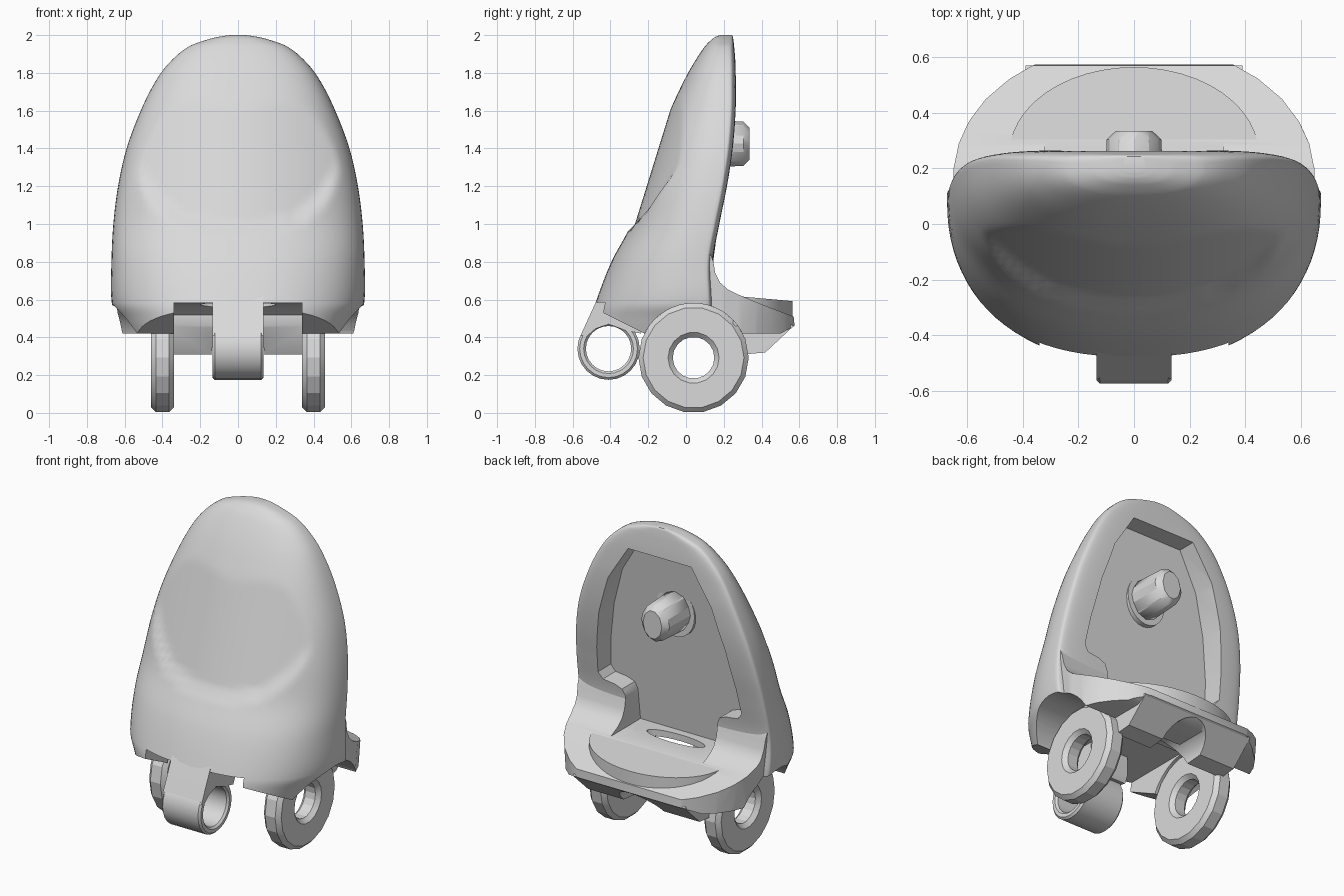
import bpy
import bmesh
from math import sin, cos, pi, radians

cube = bpy.data.objects.get("Cube")
if cube:
    bpy.data.objects.remove(cube)

grey = bpy.data.materials.new("plain grey")
grey.use_nodes = True
grey.diffuse_color = (0.7, 0.7, 0.7, 1)
grey.node_tree.nodes["Principled BSDF"].inputs["Base Color"].default_value = (0.7, 0.7, 0.7, 1)


def finish(name, bm):
    bmesh.ops.recalc_face_normals(bm, faces=bm.faces)
    mesh = bpy.data.meshes.new(name)
    bm.to_mesh(mesh)
    bm.free()
    mesh.materials.append(grey)
    obj = bpy.data.objects.new(name, mesh)
    bpy.context.collection.objects.link(obj)
    return obj


def place(axis, a, b, depth):
    return {"x": (depth, a, b), "y": (a, depth, b), "z": (a, b, depth)}[axis]


def bridge(bm, first, second):
    n = len(first)
    for i in range(n):
        j = (i + 1) % n
        bm.faces.new((first[i], first[j], second[j], second[i]))


def prism(name, points, axis, low, high):
    bm = bmesh.new()
    ends = [[bm.verts.new(place(axis, a, b, d)) for a, b in points] for d in (low, high)]
    bridge(bm, *ends)
    for end in ends:
        bm.faces.new(end)
    return finish(name, bm)


def ellipse(a, b, ra, rb, n):
    return [(a + ra * cos(2 * pi * i / n), b + rb * sin(2 * pi * i / n)) for i in range(n)]


def rectangle(a, b, c, d):
    return [(a, c), (b, c), (b, d), (a, d)]


def mirrored(half):
    return half + [(-x, v) for x, v in reversed(half)]


def ring(name, x, half, y, z, outer, inner, n, chamfer):
    # Chamfered eyelet turned around the x axis
    c = chamfer
    section = [(-half, inner + c), (-half, outer - c), (c - half, outer), (half - c, outer),
               (half, outer - c), (half, inner + c), (half - c, inner), (c - half, inner)]
    bm = bmesh.new()
    loops = [[bm.verts.new((x + dx, y + r * cos(2 * pi * i / n), z + r * sin(2 * pi * i / n)))
              for dx, r in section] for i in range(n)]
    for i in range(n):
        bridge(bm, loops[i], loops[(i + 1) % n])
    return finish(name, bm)


def select(obj):
    bpy.ops.object.select_all(action="DESELECT")
    obj.select_set(True)
    bpy.context.view_layer.objects.active = obj


def boolean(obj, tool, operation="DIFFERENCE"):
    select(obj)
    mod = obj.modifiers.new("cut", "BOOLEAN")
    mod.operation = operation
    mod.solver = "EXACT"
    mod.object = tool
    bpy.ops.object.modifier_apply(modifier=mod.name)


def spline(rows, steps):
    # Smooth interpolation through the shell stations
    result = []
    for i in range(len(rows) - 1):
        p0, p1, p2, p3 = rows[max(i - 1, 0)], rows[i], rows[i + 1], rows[min(i + 2, len(rows) - 1)]
        for s in range(steps):
            t = s / steps
            row = []
            for k in range(4):
                span = p2[0] - p1[0]
                m1 = (p2[k] - p0[k]) / (p2[0] - p0[0]) * span
                m2 = (p3[k] - p1[k]) / (p3[0] - p1[0]) * span
                h = t * t * (3 - 2 * t)
                row.append(p1[k] * (1 - h) + p2[k] * h
                           + m1 * t * (1 - t) ** 2 - m2 * t * t * (1 - t))
            row[0] = p1[0] + t * (p2[0] - p1[0])
            result.append(row)
    return result + [rows[-1]]


# Shell stations: height, half width, front y, back y
stations = [(.4, .58, -.51, .15), (.5, .63, -.5, .15), (.58, .668, -.48, .15),
            (.8, .67, -.395, .145), (1, .66, -.29, .18), (1.2, .635, -.235, .22),
            (1.4, .59, -.165, .25), (1.6, .515, -.085, .265), (1.75, .44, -.015, .265),
            (1.85, .367, .04, .262), (1.94, .26, .1, .255), (1.98, .15, .14, .25),
            (1.995, .08, .165, .247), (2, .04, .185, .243)]


def power(v, e):
    return (1 if v > 0 else -1) * abs(v) ** e


def shell_loop(bm, z, width, front, back, n=88):
    mid = back - min(.05, (back - front) / 2)
    loop = []
    for i in range(n):
        c, s = cos(2 * pi * i / n), sin(2 * pi * i / n)
        e = 2 / 2.4 if s < 0 else 2 / 4.5
        x = width * power(c, e)
        y = mid + (mid - front if s < 0 else back - mid) * power(s, e)
        if s < 0:
            # Shallow U-shaped facet on the front
            start = 1 + 4 * x ** 4
            facet = -.27 + .31 * (z - 1) + .48 * x * x - 2 * max(0, start - z)
            y = min(max(y, facet), mid)
        loop.append(bm.verts.new((x, y, z)))
    return loop


bm = bmesh.new()
loops = [shell_loop(bm, *row) for row in spline(stations, 5)]
for lower, upper in zip(loops, loops[1:]):
    bridge(bm, lower, upper)
bm.faces.new(loops[0])
bm.faces.new(loops[-1])
shell = finish("shell", bm)

# Rear ledge: side profile trimmed to a rounded outline
profile = [(0, .84), (.13, .84), (.145, .8), (.155, .74), (.18, .69), (.22, .655), (.28, .625),
           (.4, .575), (.57, .51), (.575, .46), (.5, .42), (0, .42)]
ledge = prism("rear_ledge", profile, "x", -.67, .67)
outline = prism("ledge_outline", mirrored([(.61, 0), (.65, .1), (.66, .2), (.645, .29),
                                           (.61, .37), (.55, .45), (.46, .525), (.37, .575)]),
                "z", .4, .87)
for v in outline.data.vertices:
    v.co.x *= .95 if v.co.z < .5 else 1.01
boolean(ledge, outline, "INTERSECT")

# Lower rear block with a central arch
block = prism("rear_block", [(.57, .46), (.42, .32), (.31, .31), (.22, .46), (.22, .52), (.5, .5)],
              "x", -.39, .39)
arch = prism("block_arch_cutter", ellipse(0, .32, .14, .13, 24), "y", 0, 1)
boolean(block, arch)

# Back recess with a sloping floor
recess = prism("recess_cutter", mirrored([(.32, .62), (.32, .82), (.34, .86), (.39, .88),
                                          (.47, .89), (.5, .93), (.485, 1.1), (.44, 1.35),
                                          (.36, 1.6), (.22, 1.82)]), "y", -.1, 1)
for v in recess.data.vertices:
    if v.co.y < 0:
        v.co.y = .125 * (v.co.z - .65)

cutters = [
    recess,
    prism("wheel_arch_cutter", ellipse(.04, .29, .29, .29, 48), "x", -.9, .9),
    prism("hollow_cutter", rectangle(-.34, .34, -.9, .02), "z", .1, .585),
    prism("slot_cutter", ellipse(0, .1, .2, .055, 24), "z", .3, .72),
    prism("front_edge_cutter", [(-.8, .71), (-.15, .385), (-.15, .1), (-.8, .1)], "x", -.9, .9),
]
for cutter in cutters:
    boolean(shell, cutter)
    if cutter is not cutters[-1]:
        boolean(ledge, cutter)
for helper in cutters + [outline, arch]:
    bpy.data.objects.remove(helper)

# Raised half-round tongue on the ledge
tongue = prism("ledge_tongue", [(x, y) for x, y in ellipse(0, .25, .45, .315, 48) if y > .249],
               "z", .46, .62)
for v in tongue.data.vertices:
    if v.co.z > .6:
        v.co.z -= .09 * max(0, v.co.y - .25)

# Locating peg with a low collar
prism("peg_collar", ellipse(0, 1.42, .135, .155, 24), "y", .07, .108)
peg = prism("peg", ellipse(0, 1.425, .108, .135, 10), "y", .07, .335)
for v in peg.data.vertices:
    if v.co.y > .3:
        v.co.x *= .9
        v.co.z = 1.425 + (v.co.z - 1.425) * .9
tip = peg.modifiers.new("soft tip", "BEVEL")
tip.width = .035

# Side eyelets
for side, x in (("left", .4), ("right", -.4)):
    ring(side + "_eyelet", x, .06, .04, .292, .292, .11, 18, .025)

# Front hinge knuckle and arm
ring("hinge_knuckle", 0, .135, -.41, .34, .165, .12, 24, .012)
prism("hinge_arm", [(-.45, .64), (-.476, .59), (-.558, .41), (-.52, .41), (-.48, .445),
                    (-.41, .47), (-.33, .44), (-.24, .42), (-.22, .46), (-.22, .64)],
      "x", -.135, .135)

for obj in [o for o in bpy.context.scene.objects if o.type == "MESH"]:
    select(obj)
    low_poly = obj.name == "peg" or "eyelet" in obj.name
    bpy.ops.object.shade_smooth_by_angle(angle=radians(15 if low_poly else 32))
